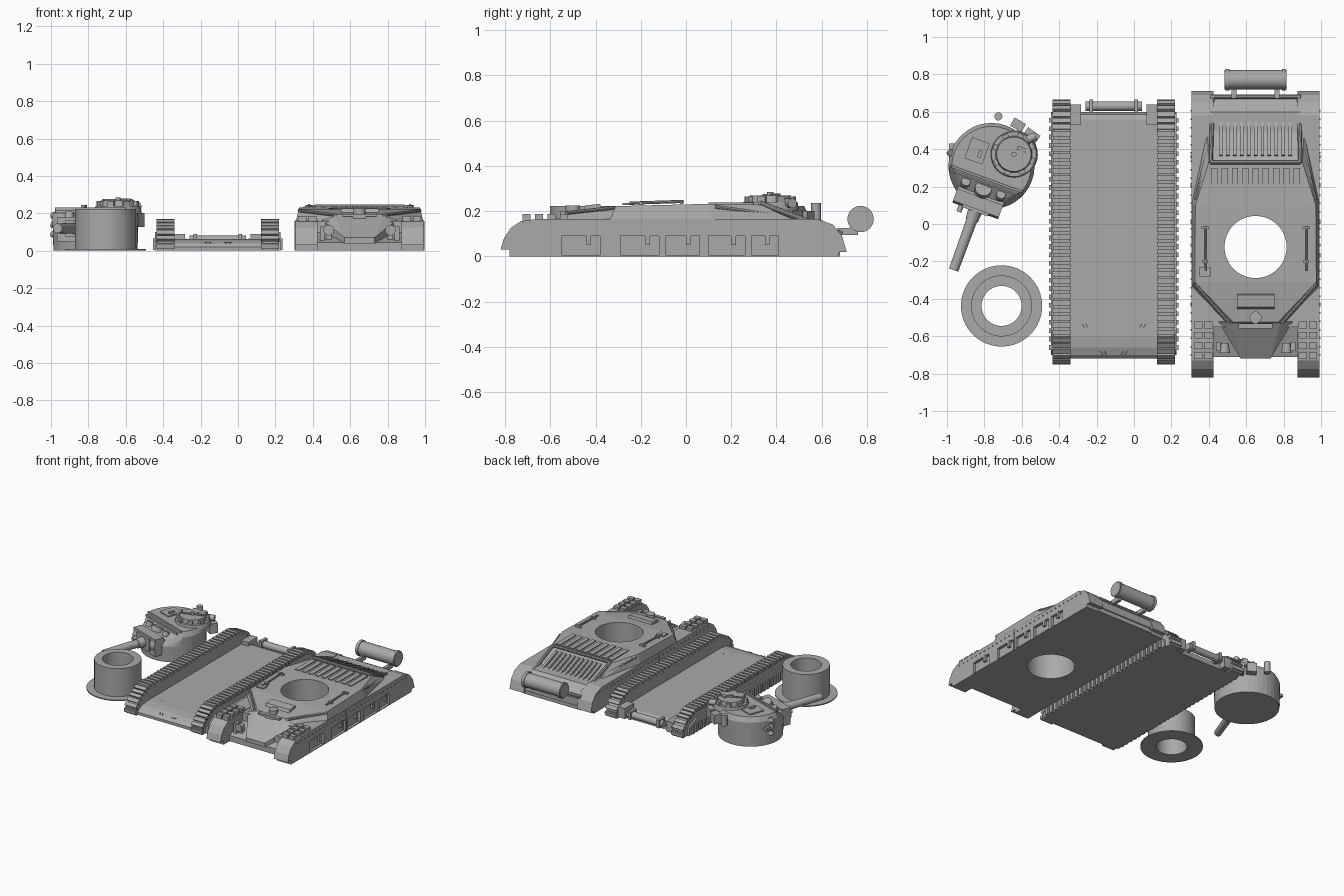
import bpy, bmesh
from math import radians, cos, sin, pi, hypot, atan2
from mathutils import Matrix, Vector

cube = bpy.data.objects.get("Cube")
if cube:
    bpy.data.objects.remove(cube)

GREY = (0.40, 0.40, 0.40, 1)
mat = bpy.data.materials.new("plain grey")
mat.use_nodes = True
mat.diffuse_color = GREY
mat.node_tree.nodes["Principled BSDF"].inputs["Base Color"].default_value = GREY
frame = Matrix()


def finish(name, bm, smooth=False):
    bmesh.ops.recalc_face_normals(bm, faces=bm.faces)
    bm.transform(frame)
    me = bpy.data.meshes.new(name)
    bm.to_mesh(me)
    bm.free()
    ob = bpy.data.objects.new(name, me)
    bpy.context.collection.objects.link(ob)
    me.materials.append(mat)
    if smooth:
        bpy.ops.object.select_all(action='DESELECT')
        ob.select_set(True)
        bpy.context.view_layer.objects.active = ob
        bpy.ops.object.shade_smooth_by_angle(angle=radians(35))
    return ob


def add_box(bm, c, size, rot=(0, 0, 0)):
    r = Matrix.Rotation(rot[2], 4, 'Z') @ Matrix.Rotation(rot[0], 4, 'X')
    m = Matrix.Translation(c) @ r @ Matrix.Diagonal((*size, 1))
    bmesh.ops.create_cube(bm, size=1, matrix=m)


def boxes(name, items):
    bm = bmesh.new()
    for it in items:
        add_box(bm, *it)
    return finish(name, bm)


def rod(name, a, b, r1, r2=None, sides=24):
    a, b = Vector(a), Vector(b)
    bm = bmesh.new()
    rot = (b - a).to_track_quat('Z', 'Y').to_matrix().to_4x4()
    bmesh.ops.create_cone(bm, cap_ends=True, segments=sides, radius1=r1, radius2=r2 or r1,
                          depth=(b - a).length, matrix=Matrix.Translation((a + b) / 2) @ rot)
    return finish(name, bm, True)


def hull(name, pts):
    bm = bmesh.new()
    for p in pts:
        bm.verts.new(p)
    bmesh.ops.convex_hull(bm, input=bm.verts)
    bmesh.ops.dissolve_limit(bm, angle_limit=0.01, verts=bm.verts, edges=bm.edges)
    return finish(name, bm)


def prism(name, profile, x0, x1):
    bm = bmesh.new()
    f = bm.faces.new([bm.verts.new((x0, y, z)) for y, z in profile])
    ext = bmesh.ops.extrude_face_region(bm, geom=[f])
    bmesh.ops.translate(bm, vec=(x1 - x0, 0, 0),
                        verts=[v for v in ext["geom"] if isinstance(v, bmesh.types.BMVert)])
    return finish(name, bm)


def lathe(name, profile, sides=64):
    bm = bmesh.new()
    vs = [bm.verts.new((r, 0, z)) for r, z in profile]
    es = [bm.edges.new((vs[i - 1], vs[i])) for i in range(len(vs))]
    bmesh.ops.spin(bm, geom=vs + es, cent=(0, 0, 0), axis=(0, 0, 1), angle=2 * pi, steps=sides)
    bmesh.ops.remove_doubles(bm, verts=bm.verts, dist=1e-4)
    return finish(name, bm, True)


def cut(targets, cutter):
    for ob in targets:
        bpy.context.view_layer.objects.active = ob
        mod = ob.modifiers.new("cut", 'BOOLEAN')
        mod.operation, mod.object, mod.solver = 'DIFFERENCE', cutter, 'EXACT'
        bpy.ops.object.modifier_apply(modifier=mod.name)
    bpy.data.objects.remove(cutter)


def mirrored(pts):
    return [(s * x, y, z) for x, y, z in pts for s in (-1, 1)]


# Turret basket: flanged tube
frame = Matrix.Translation((-0.708, -0.438, 0))
lathe("turret_basket", [(0.107, 0), (0.217, 0), (0.217, 0.008), (0.163, 0.008), (0.163, 0.222), (0.107, 0.222)])

# Lower hull: floor pan with curved nose and a side track on each side
frame = Matrix.Translation((-0.108, 0, 0))
prism("lower_floor", [(-0.72, 0), (-0.72, 0.02), (-0.70, 0.04), (-0.66, 0.055), (-0.6, 0.062),
                      (0.56, 0.062), (0.585, 0.05), (0.6, 0)], -0.235, 0.235)
rod("rear_roller", (-0.15, 0.63, 0.055), (0.15, 0.63, 0.055), 0.026)
run = [(-0.735, 0), (-0.74, 0.05), (-0.69, 0.105), (-0.6, 0.157), (0.5, 0.157), (0.6, 0.12), (0.655, 0.05), (0.65, 0)]
for s, side in ((-1, "right"), (1, "left")):
    prism(side + "_track_body", run, s * 0.235, s * 0.322)
    links = []
    for (y0, z0), (y1, z1) in zip(run, run[1:]):
        d, a = hypot(y1 - y0, z1 - z0), atan2(z1 - z0, y1 - y0)
        n = max(1, round(d / 0.04))
        for i in range(n):
            t = (i + 0.5) / n
            c = (s * 0.28, y0 + (y1 - y0) * t, max(0.016, z0 + (z1 - z0) * t))
            links.append((c, (0.096, 0.027, 0.026), (a, 0, 0)))
    boxes(side + "_track_links", links)
    prism(side + "_track_guard", [(-0.7, 0), (-0.68, 0.05), (-0.58, 0.1), (0.5, 0.1), (0.59, 0.06), (0.6, 0)],
          s * 0.322, s * 0.335)
    boxes(side + "_guide_teeth", [((s * 0.338, -0.66 + 0.045 * i, 0.035), (0.018, 0.025, 0.06)) for i in range(28)])
    boxes(side + "_rear_bracket", [((s * 0.205, 0.585, 0.05), (0.06, 0.11, 0.08)),
                                   ((s * 0.12, 0.63, 0.06), (0.02, 0.07, 0.06))])
    for k in (0, 0.02):
        rod(side + "_nose_seam", (s * (0.17 - k), -0.535, 0.061), (s * (0.06 - k), -0.70, 0.042), 0.004, sides=6)

# Upper hull: skirted body, nose, superstructure and sloping engine deck
frame = Matrix.Translation((0.65, 0, 0))
body = prism("upper_body", [(-0.55, 0), (-0.55, 0.16), (0.60, 0.16), (0.68, 0.1), (0.68, 0)], -0.24, 0.24)
fender = [(-0.78, 0), (-0.78, 0.03), (-0.82, 0.03), (-0.805, 0.08), (-0.775, 0.125), (-0.73, 0.155), (-0.66, 0.165),
          (0.58, 0.165), (0.65, 0.14), (0.69, 0.09), (0.71, 0.02), (0.68, 0.02), (0.67, 0)]
hull("nose", mirrored([(0.225, -0.54, 0), (0.225, -0.71, 0), (0.225, -0.71, 0.045), (0.225, -0.54, 0.10)]))
hull("nose_wedge", mirrored([(0.2, -0.52, 0.05), (0.2, -0.52, 0.165), (0.13, -0.53, 0.185),
                             (0.08, -0.72, 0.04), (0.08, -0.72, 0.07)]))
top = hull("superstructure", mirrored([(0.343, -0.34, 0.15), (0.343, 0.12, 0.15), (0.14, -0.55, 0.15),
                                       (0.325, -0.31, 0.222), (0.322, 0.10, 0.232), (0.12, -0.525, 0.195),
                                       (0.26, 0.5, 0.15), (0.25, 0.33, 0.228)]))
cut([body, top], rod("ring_cutter", (0, -0.123, -0.1), (0, -0.123, 0.5), 0.166, sides=64))
SLOPE = atan2(-0.135, 0.36)


def deck_z(y):
    return 0.222 - (y - 0.33) * 0.375


hull("engine_deck", mirrored([(0.25, 0.32, 0.1), (0.25, 0.33, 0.222), (0.25, 0.69, 0.087), (0.25, 0.69, 0.03)]))
# Rear grille frame and slats
yc, L = 0.5, 0.36
boxes("rear_grille", [((-0.185 + 0.037 * i, yc, deck_z(yc) + 0.008), (0.018, 0.29, 0.02), (SLOPE, 0, 0))
                      for i in range(11)])
for s in (-1, 1):
    rod("grille_side_frame", (s * 0.24, 0.33, 0.235), (s * 0.23, 0.69, 0.098), 0.012, sides=10)
for y in (0.33, 0.68):
    rod("grille_cross_frame", (-0.24, y, deck_z(y) + 0.012), (0.24, y, deck_z(y) + 0.012), 0.012, sides=10)
boxes("deck_louvres", [((-0.22 + 0.055 * i, 0.2, 0.229), (0.034, 0.2, 0.018)) for i in range(9)])

# Fuel drum on brackets
rod("fuel_drum", (-0.166, 0.772, 0.165), (0.166, 0.772, 0.165), 0.052, sides=32)
for s in (-1, 1):
    rod("drum_band", (s * 0.14, 0.772, 0.165), (s * 0.16, 0.772, 0.165), 0.058, sides=32)
    boxes("drum_bracket", [((s * 0.115, 0.715, 0.11), (0.025, 0.09, 0.03)), ((s * 0.115, 0.74, 0.13), (0.015, 0.03, 0.06))])

# Skirts, fenders and their fittings
panels = [(-0.55, -0.38), (-0.29, -0.12), (-0.09, 0.06), (0.10, 0.26), (0.29, 0.41)]
for s, side in ((-1, "right"), (1, "left")):
    skirt = prism(side + "_skirt_and_fender", fender, s * 0.225, s * 0.343)
    cut([skirt], boxes("panel_cutter", [((s * 0.343, (a + b) / 2, 0.048), (0.04, b - a, 0.085)) for a, b in panels]))
    boxes(side + "_panel_hinges", [((s * 0.338, b - 0.05, 0.075), (0.018, 0.02, 0.05)) for a, b in panels])
    boxes(side + "_skirt_rivets", [((s * 0.344, -0.7 + 0.045 * i, 0.135), (0.008, 0.008, 0.008)) for i in range(30)])
    boxes(side + "_skirt_joint", [((s * 0.343, -0.11, 0.08), (0.008, 0.01, 0.16))])
    boxes(side + "_spare_links", [((s * (0.28 + dx), -0.54 - 0.055 * i, 0.172), (0.045, 0.035, 0.03))
                                  for i in range(4) for dx in (-0.027, 0.027)])
    rod(side + "_headlight", (s * 0.165, -0.69, 0.11), (s * 0.165, -0.635, 0.11), 0.028, 0.02)
    boxes(side + "_headlight_mount", [((s * 0.165, -0.65, 0.06), (0.03, 0.03, 0.07))])
    boxes(side + "_front_bracket", [((s * 0.2, -0.655, 0.08), (0.025, 0.05, 0.1))])
    rod(side + "_tool_handle", (s * 0.27, -0.25, 0.235), (s * 0.27, -0.01, 0.243), 0.007, sides=8)
    boxes(side + "_tool_clips", [((s * 0.27, -0.02, 0.238), (0.04, 0.015, 0.015)),
                                 ((s * 0.27, -0.2, 0.235), (0.03, 0.015, 0.015))])
    rod(side + "_deck_rail", (s * 0.325, -0.32, 0.215), (s * 0.14, -0.53, 0.192), 0.008, sides=8)
    rod(side + "_deck_edge", (s * 0.32, 0.13, 0.22), (s * 0.255, 0.4, 0.18), 0.009, sides=8)
boxes("shovel_blade", [((-0.27, -0.255, 0.232), (0.06, 0.05, 0.008))])

# Driver's hood and front plate
hull("driver_hood", mirrored([(0.1, -0.46, 0.19), (0.1, -0.37, 0.2), (0.1, -0.445, 0.225), (0.1, -0.38, 0.232)]))
rod("driver_periscope", (0, -0.5, 0.18), (0, -0.5, 0.225), 0.032)
boxes("driver_visor", [((0, -0.542, 0.155), (0.07, 0.02, 0.08)), ((0, -0.545, 0.19), (0.18, 0.025, 0.015))])

# Turret: cast drum with sloping front roof, mantlet, gun and cupola
frame = Matrix.Translation((-0.762, 0.31, 0)) @ Matrix.Rotation(radians(-20), 4, 'Z')
pts = []
for i in range(40):
    a = 2 * pi * i / 40
    x, y = cos(a), sin(a)
    pts += [(0.225 * x, 0.225 * y, 0), (0.23 * x, 0.23 * y, 0.12 if y < -0.35 else 0.185)]
    if y > -0.4:
        pts.append((0.212 * x, 0.212 * y, 0.222))
hull("turret_body", pts)
boxes("roof_ridge", [((0, -0.075, 0.222), (0.40, 0.012, 0.016)), ((0, -0.1, 0.21), (0.38, 0.008, 0.016))])
boxes("mantlet", [((0, -0.21, 0.115), (0.26, 0.07, 0.13)), ((0, -0.235, 0.12), (0.15, 0.05, 0.09))])
rod("mantlet_drum", (-0.13, -0.2, 0.12), (0.13, -0.2, 0.12), 0.055)
rod("gun_sleeve", (0, -0.22, 0.12), (0, -0.31, 0.12), 0.042, 0.034)
rod("gun_barrel", (0, -0.25, 0.12), (0, -0.592, 0.12), 0.03, 0.026)
rod("coaxial_gun", (-0.08, -0.2, 0.12), (-0.08, -0.29, 0.12), 0.014, sides=12)
for x, r in ((0, 0.045), (-0.1, 0.024), (0.1, 0.024)):
    rod("roof_port", (x, -0.14, 0.17), (x, -0.125, 0.202), r)
cx, cy = 0.091, 0.1
rod("cupola_base", (cx, cy, 0.2), (cx, cy, 0.24), 0.128, 0.12, 40)
rod("cupola", (cx, cy, 0.23), (cx, cy, 0.268), 0.1, 0.092, 40)
boxes("cupola_hatch_bars", [((cx, cy, 0.27), (0.17, 0.012, 0.012), (0, 0, radians(40))),
                            ((cx + 0.03, cy + 0.04, 0.272), (0.05, 0.02, 0.012))])
boxes("cupola_blocks", [((cx + 0.105 * cos(k), cy + 0.105 * sin(k), 0.25), (0.02, 0.035, 0.03), (0, 0, k))
                        for k in [pi * i / 4 for i in range(8)]])
rod("cupola_sight", (cx, cy, 0.26), (cx, cy, 0.285), 0.014, sides=12)
boxes("loader_hatch", [((-0.1, 0.05, 0.226), (0.1, 0.12, 0.01)), ((-0.08, 0.04, 0.235), (0.02, 0.04, 0.02))])

# Turret side stowage, in the world frame
frame = Matrix()
boxes("turret_stowage", [((-0.55, 0.47, 0.165), (0.08, 0.06, 0.075), (0, 0, radians(-35))),
                         ((-0.62, 0.53, 0.165), (0.07, 0.05, 0.07), (0, 0, radians(-30))),
                         ((-0.965, 0.37, 0.13), (0.05, 0.12, 0.02))])
rod("rear_aerial_mount", (-0.725, 0.575, 0.15), (-0.725, 0.575, 0.235), 0.022, sides=12)
rod("rear_lamp", (-0.57, 0.45, 0.235), (-0.525, 0.47, 0.235), 0.022, sides=16)
for i in range(3):
    z = 0.07 + 0.05 * i
    rod("smoke_tube", (-0.94, 0.33, z), (-0.99, 0.39, z + 0.02), 0.018, sides=14)
